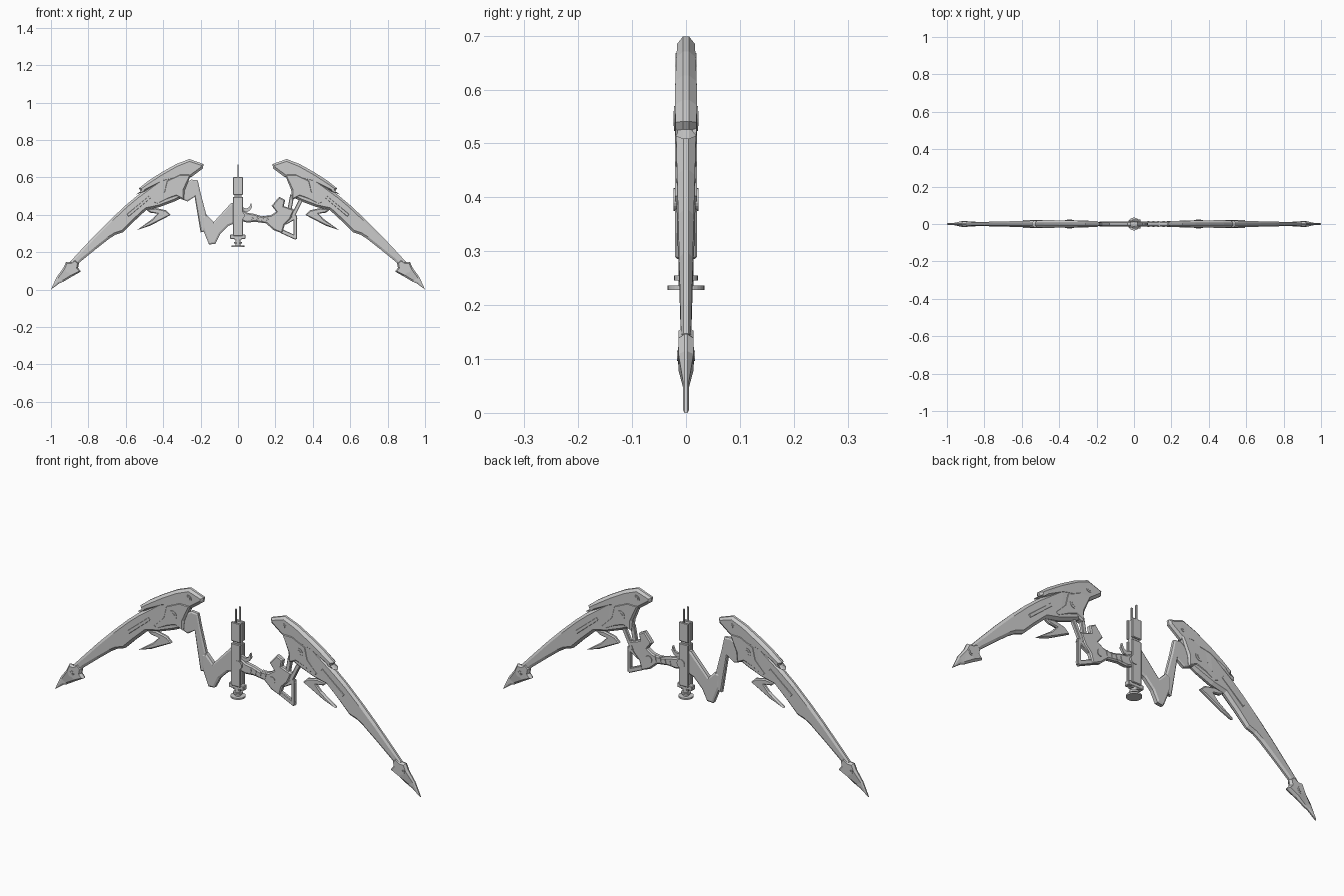
import bpy, bmesh, math
from mathutils import Vector

if "Cube" in bpy.data.objects:
    bpy.data.objects.remove(bpy.data.objects["Cube"])


def finish(name, bm, mirror=False):
    bmesh.ops.recalc_face_normals(bm, faces=bm.faces)
    me = bpy.data.meshes.new(name)
    bm.to_mesh(me)
    bm.free()
    ob = bpy.data.objects.new(name, me)
    bpy.context.collection.objects.link(ob)
    if mirror:
        ob.modifiers.new("Mirror", 'MIRROR').use_axis[0] = True
    return ob


def plate(name, pts, rim, height, inset=0.01, mirror=False):
    """Flat blade from an x-z outline: thin rim, chamfer, raised faces.
    height is a number or a function of x."""
    h = height if callable(height) else (lambda x: height)
    bm = bmesh.new()
    back = bm.faces.new([bm.verts.new((x, rim, z)) for x, z in pts])
    ext = bmesh.ops.extrude_face_region(bm, geom=[back], use_keep_orig=True)
    for v in (g for g in ext['geom'] if isinstance(g, bmesh.types.BMVert)):
        v.co.y = -rim
    bmesh.ops.recalc_face_normals(bm, faces=bm.faces)
    caps = [f for f in bm.faces if abs(f.normal.y) > 0.9]
    if inset:
        bmesh.ops.inset_region(bm, faces=caps, thickness=inset, use_even_offset=False)
        for v in {v for f in caps for v in f.verts}:
            v.co.y = math.copysign(h(v.co.x), v.co.y)
    bmesh.ops.triangulate(bm, faces=caps)
    return finish(name, bm, mirror)


def bar(name, a, b, w, t, mirror=False):
    """Straight strut between two x-z points."""
    a, b = Vector(a), Vector(b)
    d = (b - a).normalized()
    n = Vector((-d.y, d.x)) * w / 2
    return plate(name, [a + n, b + n, b - n, a - n], t * 0.7, t, w * 0.2, mirror)


def cyl(name, loc, r, depth, axis='Z', seg=20, mirror=False):
    bm = bmesh.new()
    bmesh.ops.create_cone(bm, cap_ends=True, segments=seg, radius1=r, radius2=r, depth=depth)
    for v in bm.verts:
        if axis == 'Y':
            v.co = Vector((v.co.x, -v.co.z, v.co.y))
        v.co += Vector(loc)
    return finish(name, bm, mirror)


def box(name, lo, hi, bev=0.0):
    bm = bmesh.new()
    bmesh.ops.create_cube(bm, size=1)
    for v in bm.verts:
        v.co = Vector([l + (c + 0.5) * (u - l) for c, l, u in zip(v.co, lo, hi)])
    if bev:
        bmesh.ops.bevel(bm, geom=bm.edges[:], offset=bev, segments=1, affect='EDGES')
    return finish(name, bm)


def limb_h(x):
    """Half thickness of a limb along its length."""
    return 0.009 + 0.011 * max(0.0, 1 - abs(x - 0.45) / 0.45)


# Limbs: long curved blade, upper armour, hinge bracket, arrow tip, hanging fin
plate("limb_blade", [
    (.27, .66), (.41, .60), (.54, .505), (.60, .455), (.68, .38), (.76, .30), (.84, .215),
    (.90, .15), (.875, .125), (.84, .155), (.76, .22), (.69, .275), (.655, .297),
    (.615, .31), (.56, .365), (.49, .43), (.42, .445), (.34, .475), (.29, .50), (.28, .56)],
    0.005, limb_h, 0.012, True)
plate("limb_armour", [
    (.185, .675), (.26, .702), (.33, .675), (.41, .63), (.48, .585), (.53, .545), (.52, .53),
    (.545, .512), (.48, .535), (.40, .575), (.33, .59), (.25, .605), (.187, .652)],
    0.006, lambda x: limb_h(x) + 0.001, 0.013, True)
plate("hinge_bracket", [
    (.25, .62), (.31, .625), (.385, .59), (.40, .53), (.455, .47), (.43, .455), (.37, .485),
    (.33, .50), (.29, .485), (.285, .535)], 0.012, 0.020, 0.01, True)
plate("limb_tip", [
    (1.0, .004), (.97, .07), (.935, .118), (.92, .15), (.895, .152), (.87, .165), (.85, .145),
    (.855, .12), (.84, .10), (.885, .075), (.935, .045), (.955, .037)],
    0.003, lambda x: 0.014 if x < 0.93 else 0.006, 0.009, True)
plate("limb_fin", [
    (.54, .322), (.47, .345), (.36, .403), (.385, .428), (.44, .44), (.49, .43), (.47, .415),
    (.43, .41), (.46, .38)], 0.004, 0.009, 0.006, True)
bar("limb_ridge", (.47, .50), (.59, .40), 0.018, 0.0205, True)

# Bolts through the limbs
for nm, x, z, r, d in (("upper_bolt", .26, .655, .016, .036), ("hinge_bolt", .345, .55, .023, .044),
                       ("tip_bolt", .905, .11, .016, .030)):
    cyl(nm, (x, 0, z), r, d, 'Y', mirror=True)
    cyl(nm + "_cap", (x, 0, z), r * 0.6, d + 0.003, 'Y', 12, True)

# Left riser: slanted arm and V-shaped body
plate("left_arm", [
    (-.31, .555), (-.285, .57), (-.25, .592), (-.215, .588), (-.20, .52), (-.163, .38),
    (-.175, .315), (-.20, .31), (-.232, .50), (-.27, .475), (-.31, .49)], 0.007, 0.011, 0.008)
plate("left_v_body", [
    (-.19, .395), (-.168, .405), (-.13, .365), (-.035, .468), (.0, .468), (.0, .365),
    (-.05, .345), (-.095, .30), (-.122, .248), (-.155, .245), (-.19, .33)], 0.009, 0.014, 0.01)

# Right riser: grip, horn, triangular guard and struts
plate("right_grip", [
    (.02, .43), (.05, .415), (.09, .408), (.13, .395), (.175, .402), (.205, .42), (.18, .452),
    (.22, .50), (.252, .483), (.245, .45), (.30, .43), (.28, .38), (.25, .35), (.235, .305),
    (.19, .322), (.15, .358), (.09, .366), (.05, .362), (.02, .37)], 0.008, 0.013, 0.007)
for i, (a, b, w) in enumerate([
        ((.235, .315), (.312, .28), .022), ((.306, .275), (.306, .40), .018),
        ((.312, .395), (.25, .36), .022), ((.275, .43), (.29, .51), .022),
        ((.29, .39), (.345, .50), .020), ((.265, .44), (.31, .41), .024)]):
    bar(f"right_guard_strut_{i + 1}", a, b, w, 0.009)
for i in range(4):
    x = .075 + i * .027
    bar(f"grip_rib_{i + 1}", (x, .37), (x + .006, .396), 0.008, 0.015)
cyl("grip_bolt", (.195, 0, .37), 0.018, 0.032, 'Y', 14)

# Trigger hook
plate("trigger_hook", [(.02, .445), (.045, .437), (.06, .445), (.07, .468), (.075, .445),
                       (.062, .425), (.04, .415), (.02, .42)], 0.006, 0.006, 0)

# Centre column: core with side rails, sight prongs, lower block
box("centre_core", (-.020, -.012, .27), (.020, .012, .60))
for s, side in ((-1, "front"), (1, "back")):
    y0, y1 = sorted((s * .010, s * .020))
    box(side + "_rail_upper", (-.026, y0, .51), (.026, y1, .605), 0.003)
    box(side + "_rail_lower", (-.026, y0, .29), (.026, y1, .50), 0.003)
    y0, y1 = sorted((s * .012, s * .0195))
    box(side + "_sight_prong", (-.004, y0, .59), (.004, y1, .672))
box("lower_block", (-.042, -.014, .275), (.04, .014, .298), 0.003)
cyl("centre_bolt", (.014, 0, .40), 0.021, 0.046, 'Y')

# Stabiliser foot
cyl("foot_stem", (0, 0, .257), 0.014, 0.045)
cyl("foot_collar", (0, 0, .254), 0.022, 0.009)
cyl("foot_disc", (0, 0, .236), 0.034, 0.008, seg=28)

# Set the lowest point on the ground
for ob in bpy.data.objects:
    ob.location.z -= 0.004
